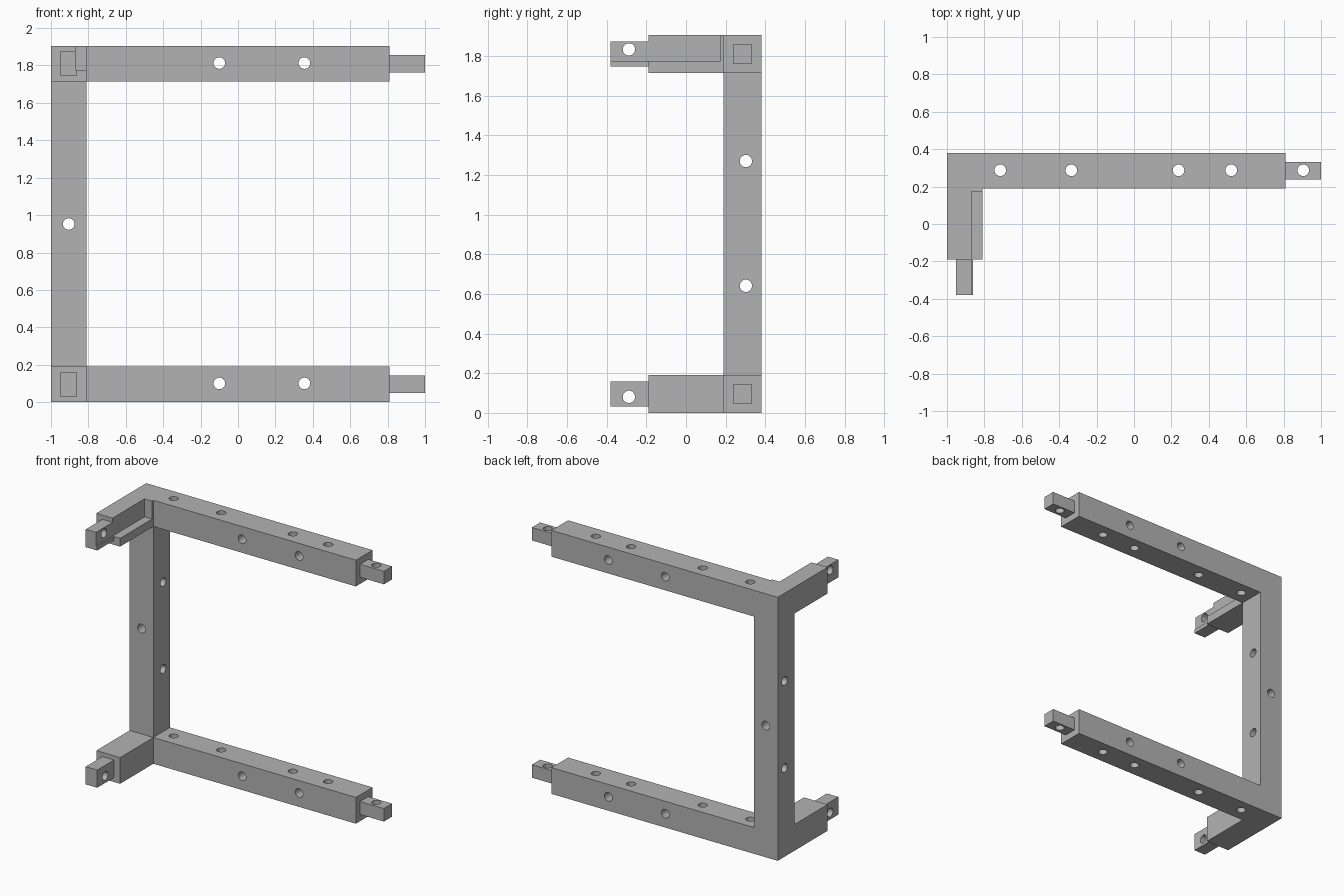
import bpy
from math import pi
from mathutils import Vector

if "Cube" in bpy.data.objects:
    bpy.data.objects.remove(bpy.data.objects["Cube"], do_unlink=True)

grey = bpy.data.materials.new("plain grey")
grey.use_nodes = True
grey.diffuse_color = (0.45, 0.45, 0.45, 1)
grey.node_tree.nodes["Principled BSDF"].inputs["Base Color"].default_value = grey.diffuse_color

W = 0.19        # beam thickness
H = 1.905       # frame height
X0, X1 = -1, 0.81   # rail ends
Y0, Y1 = -0.19, 0.38    # arm front, frame back
R = 0.031       # peg hole radius


def box(name, low, high):
    low, high = Vector(low), Vector(high)
    bpy.ops.mesh.primitive_cube_add(size=1, location=(low + high) / 2)
    ob = bpy.context.object
    ob.name = name
    ob.scale = high - low
    bpy.ops.object.transform_apply(location=True, rotation=True, scale=True)
    ob.data.materials.append(grey)
    return ob


def combine(target, tool, operation):
    mod = target.modifiers.new(tool.name, "BOOLEAN")
    mod.operation, mod.object, mod.solver = operation, tool, "EXACT"
    bpy.context.view_layer.objects.active = target
    bpy.ops.object.modifier_apply(modifier=mod.name)
    bpy.data.objects.remove(tool, do_unlink=True)


def drill(target, centre, axis, length):
    turn = {"x": (0, pi / 2, 0), "y": (pi / 2, 0, 0), "z": (0, 0, 0)}[axis]
    bpy.ops.mesh.primitive_cylinder_add(vertices=32, radius=R, depth=length,
                                        location=centre, rotation=turn)
    tool = bpy.context.object
    tool.name = "hole_cutter"
    tool.data.materials.append(grey)
    combine(target, tool, "DIFFERENCE")


# Upright post
frame = box("corner_frame", (X0, Y1 - W, 0), (X0 + W, Y1, H))

# Rails and arms with their tenons, at the bottom and the top
for label, z in (("lower", 0), ("upper", H - W)):
    mid = z + W / 2
    for part in (
        box(label + "_rail", (X0, Y1 - W, z), (X1, Y1, z + W)),
        box(label + "_arm", (X0, Y0, z), (X0 + W, Y1, z + W)),
        box(label + "_rail_tenon", (X1 - 0.1, 0.238, mid - 0.047), (1, 0.332, mid + 0.047)),
        box(label + "_arm_tenon", (-0.952, -0.38, mid - 0.064), (-0.86, Y0 + 0.1, mid + 0.064)),
    ):
        combine(frame, part, "UNION")

# Long notch in the inner top edge of the upper arm
combine(frame, box("notch_cutter", (-0.87, -0.5, 1.775), (-0.7, 0.175, 2)), "DIFFERENCE")

# Peg holes through the rails and their tenons
for x in (-0.715, -0.335, 0.238, 0.52, 0.905):
    drill(frame, (x, 0.287, H / 2), "z", 3)
for x in (-0.1, 0.355):
    for z in (0.1, 1.813):
        drill(frame, (x, 0.285, z), "y", 0.5)

# Peg holes through the post and the arm tenons
drill(frame, (-0.905, 0.285, H / 2), "y", 0.5)
for y, z in ((0.302, 0.641), (0.302, 1.27), (-0.288, 0.081), (-0.288, 1.833)):
    drill(frame, (-0.905, y, z), "x", 0.5)

# Smooth hole walls, sharp beam edges
bpy.ops.object.select_all(action="DESELECT")
frame.select_set(True)
bpy.context.view_layer.objects.active = frame
bpy.ops.object.shade_smooth_by_angle(angle=pi / 6)
